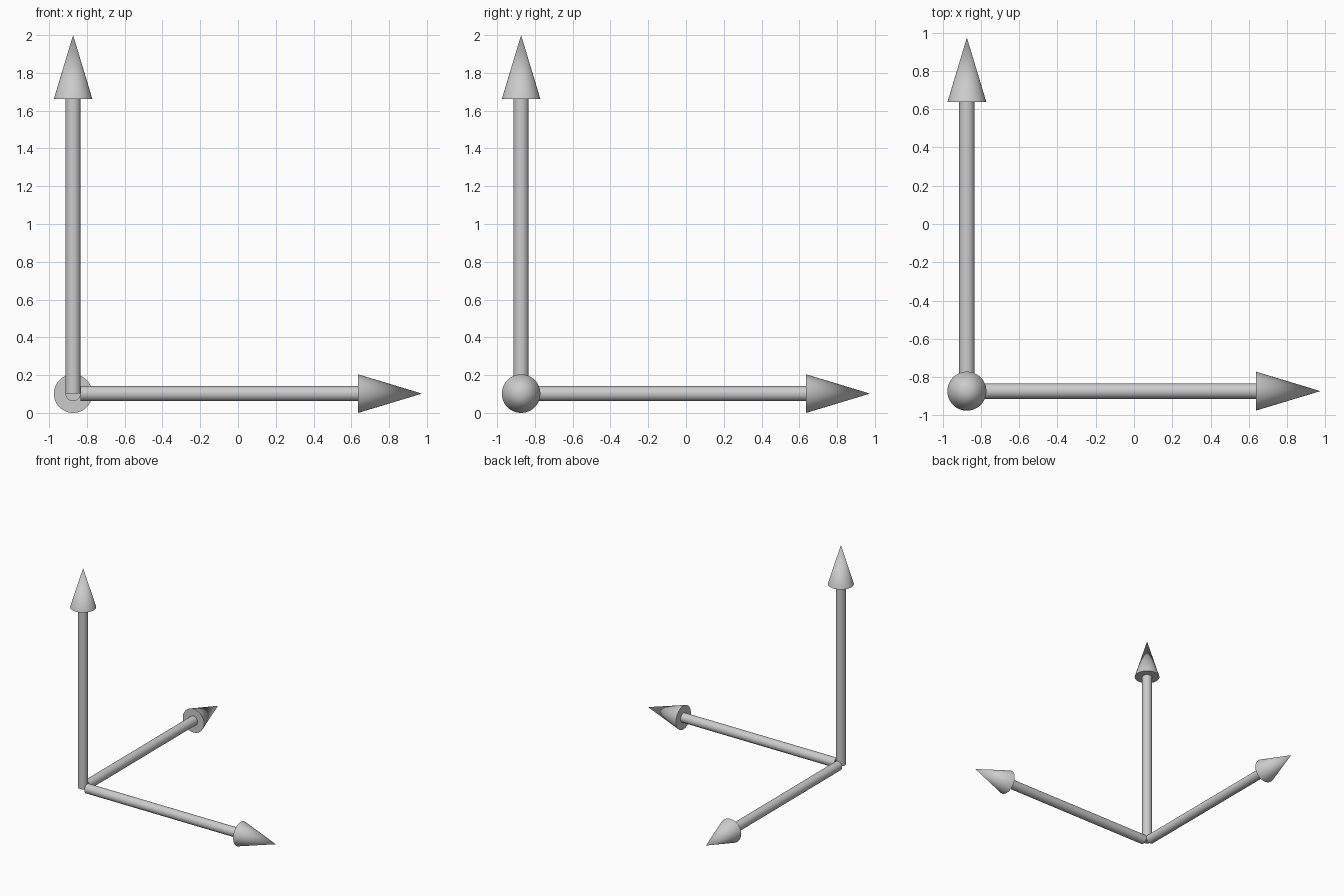
import bpy
from math import radians
from mathutils import Vector

cube = bpy.data.objects.get("Cube")
if cube:
    bpy.data.objects.remove(cube, do_unlink=True)

# Single material
grey = bpy.data.materials.new("light_grey")
grey.use_nodes = True
colour = (0.6, 0.6, 0.6, 1)
grey.diffuse_color = colour
grey.node_tree.nodes["Principled BSDF"].inputs["Base Color"].default_value = colour

SHAFT_RADIUS = 0.04
HEAD_RADIUS = 0.102
HEAD_LENGTH = 0.338
CORNER = Vector((-0.873, -0.873, HEAD_RADIUS))


def finish(name):
    obj = bpy.context.object
    obj.name = name
    obj.data.materials.append(grey)
    bpy.ops.object.shade_smooth_by_angle(angle=radians(40))


def arrow(name, axis, start, tip):
    """Shaft and cone head along an axis, distances measured from the corner."""
    axis = Vector(axis)
    turn = axis.to_track_quat('Z', 'Y').to_euler()
    neck = tip - HEAD_LENGTH
    bpy.ops.mesh.primitive_cylinder_add(
        vertices=48, radius=SHAFT_RADIUS, depth=neck - start,
        location=CORNER + axis * (start + neck) / 2, rotation=turn)
    finish(name + "_shaft")
    bpy.ops.mesh.primitive_cone_add(
        vertices=48, radius1=HEAD_RADIUS, radius2=0, depth=HEAD_LENGTH,
        location=CORNER + axis * (neck + tip) / 2, rotation=turn)
    finish(name + "_head")


# The upright starts at the corner, the level arrows start at its surface
arrow("upright_arrow", (0, 0, 1), 0, 2 - HEAD_RADIUS)
arrow("side_arrow", (1, 0, 0), SHAFT_RADIUS, 1.847)
arrow("back_arrow", (0, 1, 0), SHAFT_RADIUS, 1.847)
